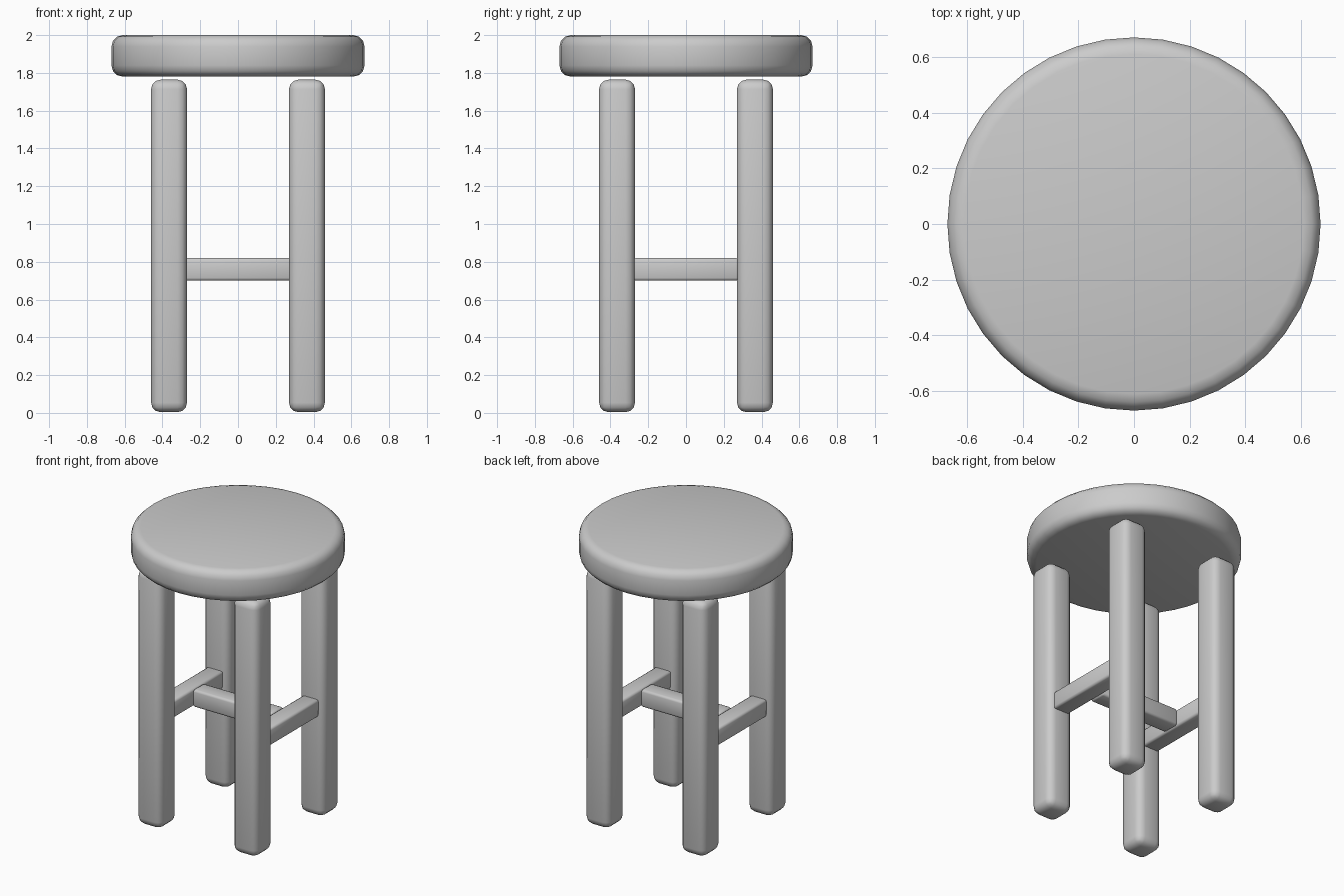
import bpy

old = bpy.data.objects.get("Cube")
if old:
    bpy.data.objects.remove(old, do_unlink=True)

GREY = (0.6, 0.6, 0.6, 1)
mat = bpy.data.materials.new("plain_grey")
mat.use_nodes = True
mat.diffuse_color = GREY
mat.node_tree.nodes["Principled BSDF"].inputs["Base Color"].default_value = GREY


def finish(name, bevel, segments):
    """Name the active object, round its edges and shade it smooth."""
    obj = bpy.context.object
    obj.name = name
    bpy.ops.object.transform_apply(location=False, rotation=False, scale=True)
    obj.data.materials.append(mat)
    mod = obj.modifiers.new("rounded_edges", "BEVEL")
    mod.width = bevel
    mod.segments = segments
    mod.limit_method = "ANGLE"
    bpy.ops.object.modifier_apply(modifier=mod.name)
    bpy.ops.object.shade_smooth()


def block(name, centre, size, bevel, segments=3):
    bpy.ops.mesh.primitive_cube_add(size=1, location=centre)
    bpy.context.object.scale = size
    finish(name, bevel, segments)


# Round seat
bpy.ops.mesh.primitive_cylinder_add(vertices=40, radius=0.67, depth=0.22, location=(0, 0, 1.89))
finish("seat", 0.06, 3)

# Four legs, stopping just under the seat
LEG = 0.365
for x, side in ((LEG, "left"), (-LEG, "right")):
    for y, end in ((-LEG, "front"), (LEG, "back")):
        block(f"{end}_{side}_leg", (x, y, 0.884), (0.19, 0.19, 1.76), 0.05)
    # Side rung between the front and back legs
    block(f"{side}_rung", (x, 0, 0.76), (0.12, 0.56, 0.12), 0.015, 2)

# Cross rung joining the side rungs
block("cross_rung", (0, 0, 0.76), (0.61, 0.12, 0.12), 0.015, 2)
